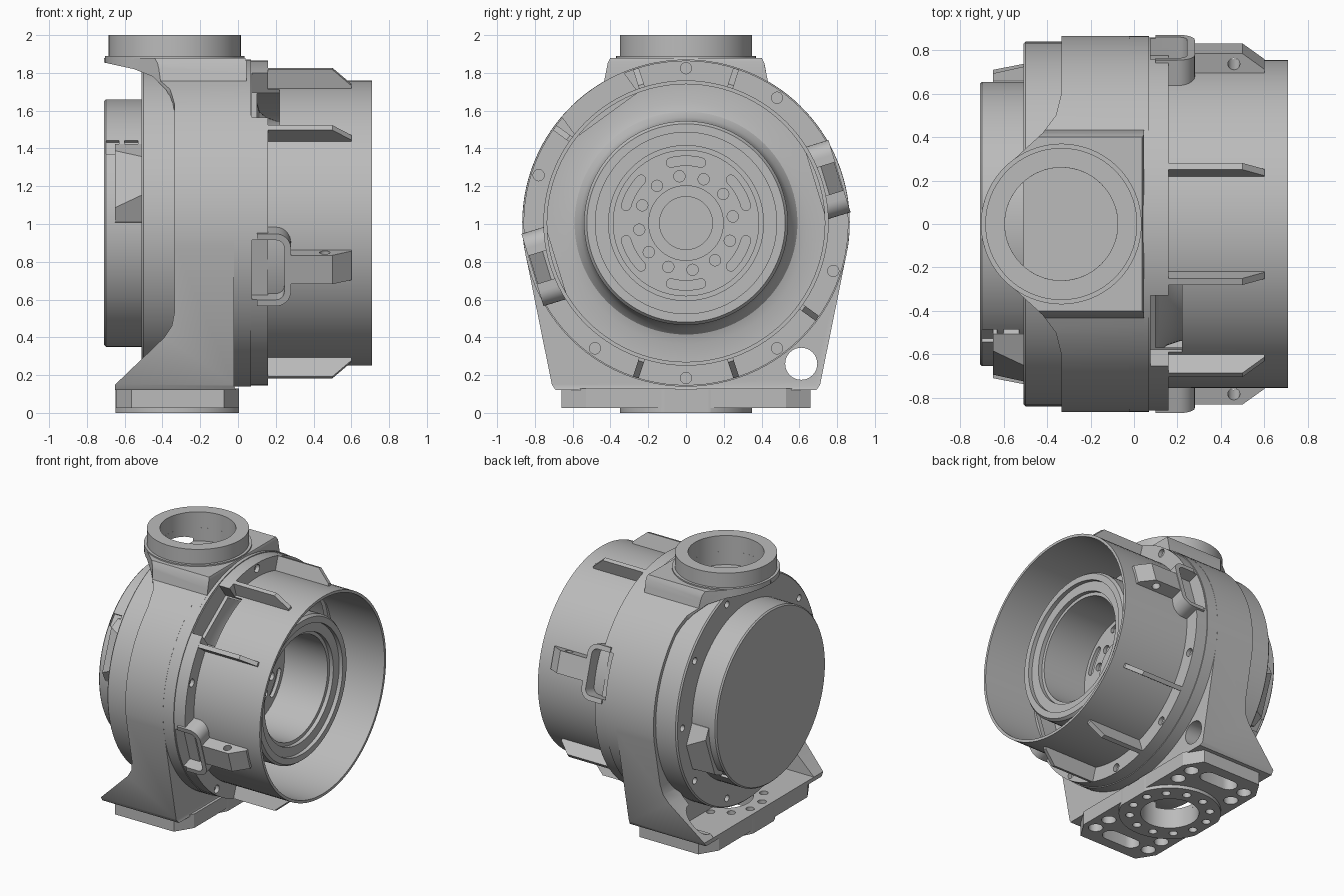
import bpy, bmesh
from math import cos, sin, radians, pi
from mathutils import Matrix

cube = bpy.data.objects.get("Cube")
if cube:
    bpy.data.objects.remove(cube, do_unlink=True)

CZ = 1.005          # height of the main axis
NECK_X = -0.335     # centre of the top neck
BASE_X = -0.32      # centre of the mounting base

metal = bpy.data.materials.new("cast grey metal")
metal.use_nodes = True
GREY = (0.5, 0.5, 0.5, 1)
metal.diffuse_color = GREY
metal.node_tree.nodes["Principled BSDF"].inputs["Base Color"].default_value = GREY


def finish(name, bm):
    bmesh.ops.remove_doubles(bm, verts=bm.verts, dist=1e-5)
    bmesh.ops.recalc_face_normals(bm, faces=bm.faces)
    me = bpy.data.meshes.new(name)
    bm.to_mesh(me)
    bm.free()
    ob = bpy.data.objects.new(name, me)
    me.materials.append(metal)
    bpy.context.scene.collection.objects.link(ob)
    return ob


def prism(name, outlines, axis, a, b):
    """Extrude one or more 2D outlines along an axis from a to b."""
    place = {"x": lambda u, v, d: (d, u, v),
             "y": lambda u, v, d: (u, d, v),
             "z": lambda u, v, d: (u, v, d)}[axis]
    bm = bmesh.new()
    for pts in outlines:
        lo = [bm.verts.new(place(u, v, a)) for u, v in pts]
        hi = [bm.verts.new(place(u, v, b)) for u, v in pts]
        bm.faces.new(lo)
        bm.faces.new(hi)
        for i in range(len(pts)):
            j = (i + 1) % len(pts)
            bm.faces.new((lo[i], lo[j], hi[j], hi[i]))
    return finish(name, bm)


def lathe(name, profile, place, closed=False, seg=96):
    """Turn a profile of (along axis, radius) points."""
    bm = bmesh.new()
    rings = [[bm.verts.new(place(d, r * cos(2 * pi * k / seg), r * sin(2 * pi * k / seg)))
              for k in range(seg)] for d, r in profile]
    for i in range(len(rings) - (0 if closed else 1)):
        p, q = rings[i], rings[(i + 1) % len(rings)]
        for k in range(seg):
            n = (k + 1) % seg
            bm.faces.new((p[k], p[n], q[n], q[k]))
    bmesh.ops.dissolve_degenerate(bm, edges=bm.edges, dist=1e-6)
    return finish(name, bm)


def main_axis(d, u, v):
    return (d, u, CZ + v)


def circle(u, v, r, n=32):
    return [(u + r * cos(2 * pi * k / n), v + r * sin(2 * pi * k / n)) for k in range(n)]


def rect(u0, u1, v0, v1):
    return [(u0, v0), (u1, v0), (u1, v1), (u0, v1)]


def arc(u, v, r, a0, a1, n):
    return [(u + r * cos(radians(a0 + (a1 - a0) * k / n)),
             v + r * sin(radians(a0 + (a1 - a0) * k / n))) for k in range(n + 1)]


def hole_ring(u, v, r, hole, count, start=0, n=16):
    return [circle(u + r * cos(radians(start + 360 * k / count)),
                   v + r * sin(radians(start + 360 * k / count)), hole, n) for k in range(count)]


def arc_slot(u, v, r, w, mid, half):
    """Curved slot with rounded ends."""
    a, b = mid - half, mid + half
    (ua, va), (ub, vb) = arc(u, v, r, a, b, 1)
    return arc(u, v, r + w, a, b, 10) + arc(ub, vb, w, b, b + 180, 6)[1:-1] + \
        arc(u, v, r - w, b, a, 10) + arc(ua, va, w, a + 180, a + 360, 6)[1:-1]


def boolean(ob, cutter, op="DIFFERENCE"):
    mod = ob.modifiers.new(op, "BOOLEAN")
    mod.operation, mod.object, mod.solver = op, cutter, "EXACT"
    bpy.context.view_layer.update()
    me = bpy.data.meshes.new_from_object(ob.evaluated_get(bpy.context.evaluated_depsgraph_get()))
    ob.modifiers.clear()
    ob.data = me
    bpy.data.objects.remove(cutter, do_unlink=True)


def around(ob, angle):
    """Swing a part built along +y around the main axis."""
    ob.data.transform(Matrix.Translation((0, 0, CZ)) @ Matrix.Rotation(radians(angle), 4, "X"))
    return ob


# Main casting: arch outline crossed with the bracket side profile
half = [(0.69, 0.12), (0.71, 0.15)] + arc(0, CZ, 0.867, -8, 60, 24) + \
       [(0.425, 1.80), (0.415, 1.85), (0.40, 1.88)]
arch = half + [(-y, z) for y, z in reversed(half)]
body = prism("main_casting", [arch], "x", -0.8, 0.2)
side = [(0, 0.1), (-0.02, 0.14), (-0.02, 1.7), (0.045, 1.7), (0.045, 1.86),
        (0.03, 1.9), (-0.71, 1.9), (-0.71, 1.855), (-0.55, 1.82), (-0.45, 1.78), (-0.38, 1.71),
        (-0.345, 1.64), (-0.335, 1.58), (-0.335, 0.54), (-0.35, 0.46), (-0.39, 0.40),
        (-0.65, 0.15), (-0.65, 0.1)]
boolean(body, prism("side_profile", [side], "y", -1, 1), "INTERSECT")
shoulder = [(-0.335, 0.95), (-0.335, 0.6), (-0.36, 0.5), (-0.42, 0.42)] + \
           arc(NECK_X, 0, 0.37, 125, 180, 10) + [(-0.95, 0), (-0.95, 0.95)]
for s in (1, -1):
    boolean(body, prism("shoulder_cut", [[(x, s * y) for x, y in shoulder]], "z", 1.2, 2))
boolean(body, prism("back_pocket", [rect(-0.9, -0.36, 0.15, 1)], "y", -0.6, 0.6))
boolean(body, prism("ear_hole", [circle(0.61, 0.26, 0.085)], "x", -1, 1))

# Top neck
lathe("neck_ring", [(1.87, 0.26), (1.87, 0.37), (1.89, 0.37), (1.89, 0.35), (2.0, 0.35), (2.0, 0.26)],
      lambda d, u, v: (NECK_X + u, v, d), closed=True)

# Mounting base with its pattern of holes
bx, by, cx, cy = 0.325, 0.66, 0.08, 0.13
plate = [(BASE_X + sx * dx, sy * dy) for sx, sy, flip in ((1, 1, 0), (-1, 1, 1), (-1, -1, 0), (1, -1, 1))
         for dx, dy in ([(bx, by - cy), (bx - cx, by)][::-1 if flip else 1])]
base = prism("mounting_plate", [plate], "z", 0.025, 0.13)
round_holes = [circle(BASE_X + sx * 0.235, sy * y, 0.05, 24)
               for sx in (1, -1) for sy in (1, -1) for y in (0.37, 0.51)]
slots = [[(BASE_X + x, s * y) for x, y in arc(0.09, 0.52, 0.06, -90, 90, 8) + arc(-0.09, 0.52, 0.06, 90, 270, 8)]
         for s in (1, -1)]
bolt_holes = hole_ring(BASE_X, 0, 0.275, 0.03, 12, 15)
boolean(base, prism("base_holes", round_holes + slots + [circle(BASE_X, 0, 0.33, 64)], "z", -0.1, 0.3))
boolean(body, prism("bracket_holes", bolt_holes + [circle(BASE_X, 0, 0.2, 64)], "z", 0, 0.2))
ring = lathe("base_ring", [(0, 0.2), (0, 0.35), (0.125, 0.35), (0.125, 0.2)],
             lambda d, u, v: (BASE_X + u, v, d), closed=True)
boolean(ring, prism("ring_holes", bolt_holes, "z", -0.1, 0.2))
boolean(ring, prism("ring_trim", [rect(-0.648, 0.006, -0.5, 0.5)], "z", -0.1, 0.2), "INTERSECT")

# Rear bearing disc and closed cap
disc = lathe("rear_disc", [(-0.3, 0), (-0.3, 0.84), (-0.5, 0.84), (-0.51, 0.83), (-0.51, 0)], main_axis)
boolean(disc, prism("disc_holes", hole_ring(0, CZ, 0.77, 0.025, 10), "x", -0.6, -0.47))
for ob in (body, disc):
    boolean(ob, prism("neck_bore", [circle(NECK_X, 0, 0.26, 64)], "z", 1.78, 2.1))
cap = lathe("rear_cap", [(-0.48, 0), (-0.48, 0.655), (-0.70, 0.655), (-0.71, 0.645), (-0.71, 0)], main_axis)
for a in (-20, 160):
    boss = prism("cap_boss", [[(-0.5, 0.55), (-0.5, 0.735), (-0.65, 0.68), (-0.65, 0.55)]], "z", -0.3, 0.3)
    boolean(boss, prism("boss_taper", [[(0.5, -0.22), (0.62, -0.22), (0.74, -0.1), (0.74, 0.1),
                                        (0.62, 0.22), (0.5, 0.22)]], "x", -0.8, 0), "INTERSECT")
    around(boss, a)
for a in (-38, 142):
    for x0, x1 in ((-0.70, -0.63), (-0.60, -0.53)):
        boolean(cap, around(prism("cap_notch", [rect(x0, x1, -0.045, 0.045)], "y", 0.635, 0.8), a))

# Flange, open tube and inner collar turned as one piece
tube = lathe("flanged_tube", [
    (-0.02, 0), (-0.02, 0.866), (0.068, 0.866), (0.068, 0.86), (0.16, 0.86), (0.16, 0.755),
    (0.71, 0.755), (0.71, 0.735),
    (0.1, 0.735), (0.1, 0.64), (0.115, 0.59), (0.15, 0.56), (0.21, 0.54), (0.52, 0.54), (0.54, 0.525),
    (0.54, 0.48), (0.51, 0.48), (0.51, 0.41), (0.48, 0.41), (0.48, 0.385), (0.12, 0.385), (0.12, 0.2),
    (0.14, 0.2), (0.14, 0.14), (0.08, 0.14), (0.08, 0)], main_axis)
boolean(tube, prism("flange_holes", hole_ring(0, CZ, 0.82, 0.03, 10, 18), "x", 0.13, 0.3))
boolean(tube, prism("hub_holes", hole_ring(0, CZ, 0.25, 0.03, 12, 8)
                    + [arc_slot(0, CZ, 0.33, 0.025, 30 + 60 * k, 14) for k in range(6)], "x", 0.095, 0.2))
boolean(tube, around(prism("window", [rect(0.075, 0.22, -0.2, 0.2)], "y", 0.71, 1), 126))

# Radial ribs
rib = [(0.15, 0.742), (0.15, 0.859), (0.5, 0.859), (0.6, 0.77), (0.6, 0.742)]
for a in (72, 108, 144, 252, 288, 324):
    around(prism("radial_rib", [rib], "z", -0.016, 0.016), a)

# Side scoops with their mounting arms
u_outer = [(0.1, -0.2)] + arc(0.2, -0.12, 0.08, -90, 0, 8) + arc(0.2, 0.12, 0.08, 0, 90, 8) + [(0.1, 0.2)]
u_inner = [(0.1, 0.165)] + arc(0.2, 0.12, 0.045, 90, 0, 8) + arc(0.2, -0.12, 0.045, 0, -90, 8) + [(0.1, -0.165)]
for a in (17, 197):
    boolean(tube, around(prism("scoop_cut", [rect(0.075, 0.2, -0.165, 0.165)], "y", 0.762, 1), a))
    around(prism("scoop_wall", [u_outer + u_inner], "y", 0.715, 0.85), a)
    arm = prism("mounting_arm", [[(0.26, 0.742), (0.26, 0.845), (0.5, 0.845), (0.6, 0.77), (0.6, 0.742)]],
                "z", -0.08, 0.08)
    boolean(arm, prism("arm_hole", [circle(0.46, 0.795, 0.028, 20)], "z", -0.2, 0.2))
    around(arm, a)

# Smooth shading with crisp edges
for ob in bpy.context.scene.objects:
    if ob.type == "MESH" and ob.data.materials and ob.data.materials[0] == metal:
        ob.data.shade_smooth()
        ob.data.set_sharp_from_angle(angle=radians(30))
